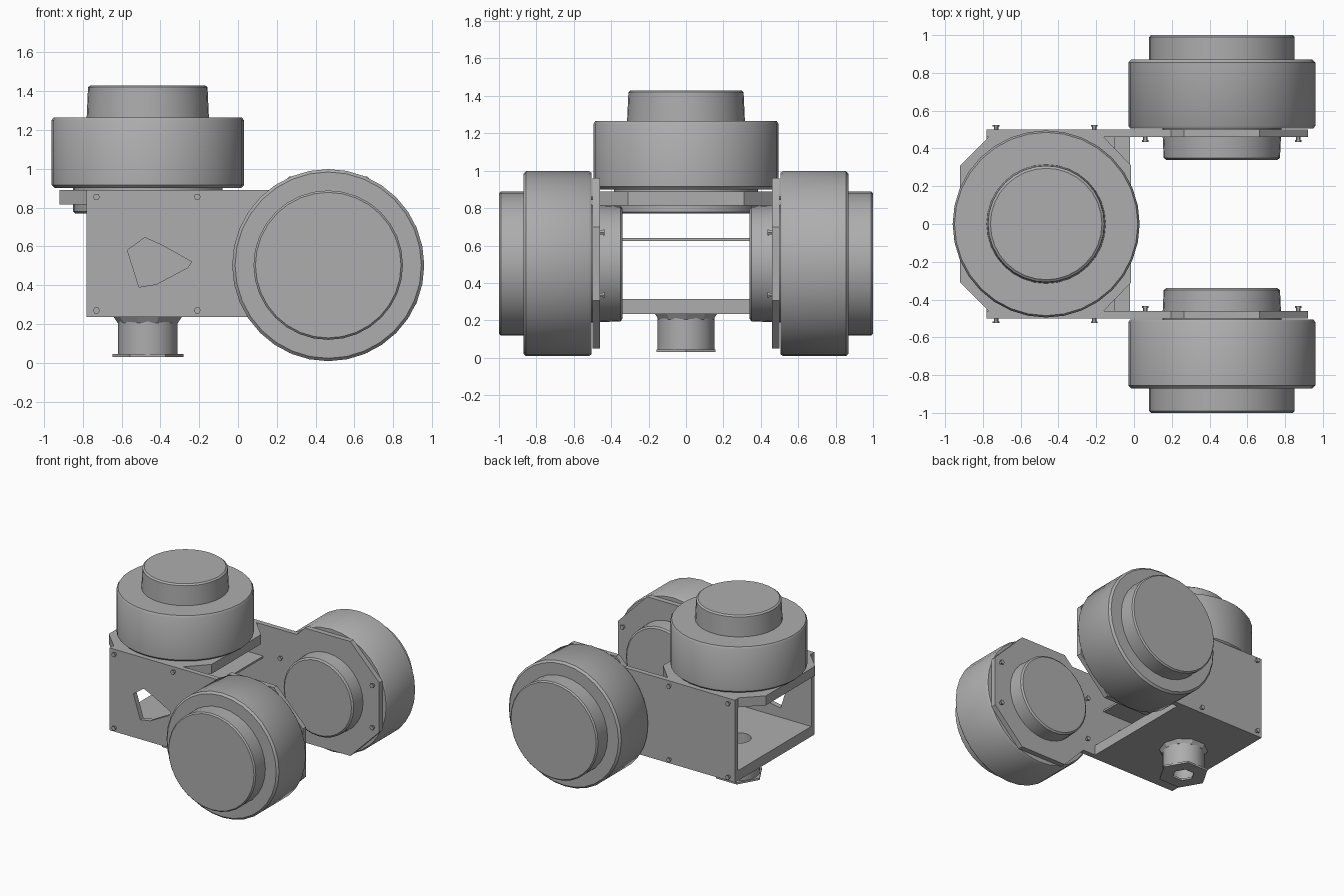
import bpy, bmesh, math
from mathutils import Matrix, Vector

if "Cube" in bpy.data.objects:
    bpy.data.objects.remove(bpy.data.objects["Cube"])

grey = bpy.data.materials.new("plain grey")
grey.use_nodes = True
COLOUR = (0.42, 0.42, 0.42, 1)
grey.diffuse_color = COLOUR
grey.node_tree.nodes["Principled BSDF"].inputs["Base Color"].default_value = COLOUR


def finish(name, bm, matrix=None, smooth=False):
    if matrix:
        bm.transform(matrix)
    bmesh.ops.recalc_face_normals(bm, faces=bm.faces)
    mesh = bpy.data.meshes.new(name)
    bm.to_mesh(mesh)
    bm.free()
    mesh.materials.append(grey)
    ob = bpy.data.objects.new(name, mesh)
    bpy.context.collection.objects.link(ob)
    bpy.ops.object.select_all(action='DESELECT')
    ob.select_set(True)
    bpy.context.view_layer.objects.active = ob
    if smooth:
        bpy.ops.object.shade_smooth_by_angle(angle=math.radians(35))
    return ob


def slab(name, outline, depth, matrix):
    """Flat outline extruded along its local z."""
    bm = bmesh.new()
    face = bm.faces.new([bm.verts.new((x, y, 0)) for x, y in outline])
    ext = bmesh.ops.extrude_face_region(bm, geom=[face])
    verts = [v for v in ext["geom"] if isinstance(v, bmesh.types.BMVert)]
    bmesh.ops.translate(bm, verts=verts, vec=(0, 0, depth))
    return finish(name, bm, matrix)


def lathe(name, profile, sides, matrix, smooth=True, closed=False):
    """Radius and height profile turned around local z."""
    bm = bmesh.new()
    rings = [[bm.verts.new((r * math.cos(math.tau * i / sides),
                            r * math.sin(math.tau * i / sides), z))
              for i in range(sides)] for r, z in profile]
    pairs = list(zip(rings, rings[1:]))
    if closed:
        pairs.append((rings[-1], rings[0]))
    else:
        bm.faces.new(rings[0])
        bm.faces.new(rings[-1])
    for a, b in pairs:
        for i in range(sides):
            j = (i + 1) % sides
            bm.faces.new((a[i], a[j], b[j], b[i]))
    return finish(name, bm, matrix, smooth)


def cut(target, cutter):
    mod = target.modifiers.new("opening", 'BOOLEAN')
    mod.operation = 'DIFFERENCE'
    mod.solver = 'EXACT'
    mod.object = cutter
    bpy.ops.object.select_all(action='DESELECT')
    bpy.context.view_layer.objects.active = target
    target.select_set(True)
    bpy.ops.object.modifier_apply(modifier=mod.name)
    bpy.data.objects.remove(cutter)


def rect(x0, x1, y0, y1):
    return [(x0, y0), (x1, y0), (x1, y1), (x0, y1)]


T = Matrix.Translation
# Local (x, y, z) to world (x, -z, y): upright outlines, depth toward the front
UPRIGHT = Matrix.Rotation(math.pi / 2, 4, 'X')
AXIS = 0.465

# Three identical drive units: wide hub, thick drum, narrow hub
MOTOR = [(0.375, -0.13), (0.385, -0.12), (0.385, 0), (0.48, 0), (0.495, 0.015),
         (0.495, 0.35), (0.485, 0.365), (0.315, 0.365), (0.308, 0.52), (0.295, 0.53)]
lathe("top_drum", MOTOR, 32, T((-AXIS, 0, 0.9)))
for label, side in (("front", -1), ("back", 1)):
    turn = Matrix.Rotation(side * math.pi / 2, 4, 'X')
    lathe(label + "_drum", MOTOR, 32, T((AXIS, side * 0.87, 0.503)) @ turn)

# Side panels: rectangle joined to an octagonal drum mount
PANEL = [(-0.78, 0.235), (0.09, 0.235), (0.265, 0.05), (0.665, 0.05),
         (0.92, 0.305), (0.92, 0.7), (0.665, 0.96), (0.265, 0.96),
         (0.195, 0.89), (-0.78, 0.89)]
front_panel = slab("front_panel", PANEL, 0.04, T((0, -0.46, 0)) @ UPRIGHT)
slab("back_panel", PANEL, 0.04, T((0, 0.5, 0)) @ UPRIGHT)

# Uneven opening in the front panel
HOLE = [(-0.57, 0.58), (-0.48, 0.645), (-0.39, 0.605), (-0.24, 0.52),
        (-0.26, 0.49), (-0.42, 0.405), (-0.51, 0.39)]
cut(front_panel, slab("opening_cutter", HOLE, 0.2, T((0, -0.38, 0)) @ UPRIGHT))

# Octagonal top mount with clipped corners
top = [(-0.92, -0.31), (-0.77, -0.46), (-0.16, -0.46), (-0.015, -0.31),
       (-0.015, 0.31), (-0.16, 0.46), (-0.77, 0.46), (-0.92, 0.31)]
slab("top_mount", top, 0.075, T((0, 0, 0.815)))

# Floor and thin inner shelf
floor = slab("floor_plate", rect(-0.78, -0.02, -0.46, 0.46), 0.08, T((0, 0, 0.235)))
cut(floor, lathe("bore_cutter", [(0.09, 0), (0.09, 0.5)], 16, T((-AXIS, 0, 0.1))))
slab("inner_shelf", rect(-0.42, -0.1, -0.46, 0.46), 0.015, T((0, 0, 0.625)))

# Hollow connector below the floor
lathe("connector_collar", [(0.09, 0.205), (0.155, 0.205), (0.175, 0.235), (0.09, 0.235)],
      10, T((-AXIS, 0, 0)), False, True)
lathe("connector_neck", [(0.09, 0.045), (0.153, 0.045), (0.153, 0.215), (0.09, 0.215)],
      16, T((-AXIS, 0, 0)), True, True)
lathe("connector_flange", [(0.08, 0.03), (0.183, 0.03), (0.183, 0.045), (0.08, 0.045)],
      6, T((-AXIS, 0, 0)), False, True)

# Small screw heads outside the box and inside the drum mounts
SCREW = [(0.012, 0), (0.012, 0.015), (0.018, 0.015), (0.018, 0.025)]
for label, side in (("front", -1), ("back", 1)):
    out = Matrix.Rotation(-side * math.pi / 2, 4, 'X')
    inward = Matrix.Rotation(side * math.pi / 2, 4, 'X')
    for x in (-0.73, -0.21):
        for z in (0.27, 0.855):
            lathe(label + "_box_screw", SCREW, 6, T((x, side * 0.5, z)) @ out, False)
    for x in (0.06, 0.87):
        for z in (0.335, 0.67):
            lathe(label + "_mount_screw", SCREW, 6, T((x, side * 0.46, z)) @ inward, False)
